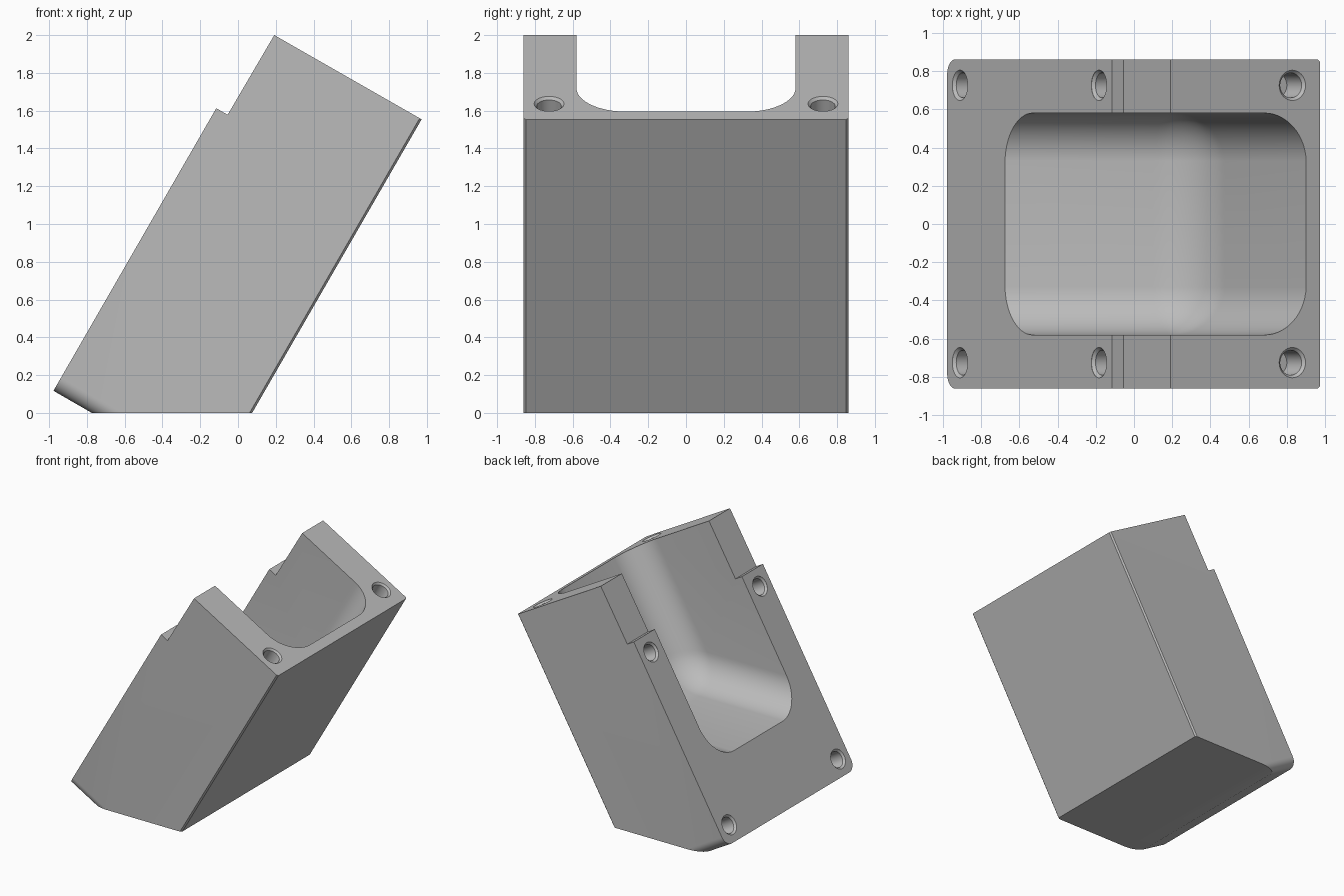
import bpy, bmesh, math
from mathutils import Vector, Matrix

cube = bpy.data.objects.get("Cube")
if cube:
    bpy.data.objects.remove(cube, do_unlink=True)

HALF = 0.86                      # half width of the block
SLOT = 0.58                      # half width of the pocket
FACE_DIR = Vector((-0.866, 0, 0.5))   # normal of the stepped face
END_DIR = Vector((0.5, 0, 0.866))     # normal of the upper end

grey = bpy.data.materials.new("satin grey")
grey.use_nodes = True
grey.diffuse_color = (0.5, 0.5, 0.5, 1)
grey.node_tree.nodes["Principled BSDF"].inputs["Base Color"].default_value = (0.5, 0.5, 0.5, 1)


def make_object(name, bm):
    bmesh.ops.recalc_face_normals(bm, faces=bm.faces)
    mesh = bpy.data.meshes.new(name)
    bm.to_mesh(mesh)
    bm.free()
    mesh.materials.append(grey)
    obj = bpy.data.objects.new(name, mesh)
    bpy.context.collection.objects.link(obj)
    return obj


def prism(profile, half):
    """Extrude an x-z outline across y, centred on y = 0."""
    bm = bmesh.new()
    face = bm.faces.new([bm.verts.new((x, -half, z)) for x, z in profile])
    new = bmesh.ops.extrude_face_region(bm, geom=[face])["geom"]
    bmesh.ops.translate(bm, vec=(0, 2 * half, 0),
                        verts=[v for v in new if isinstance(v, bmesh.types.BMVert)])
    return bm


def edges_between(bm, p, q):
    """Both side edges that run between two outline points."""
    def at(v, c):
        return abs(v.co.x - c[0]) < 1e-4 and abs(v.co.z - c[1]) < 1e-4
    return [e for e in bm.edges
            if (at(e.verts[0], p) and at(e.verts[1], q))
            or (at(e.verts[0], q) and at(e.verts[1], p))]


def bevel(bm, edges, width, segments):
    bmesh.ops.bevel(bm, geom=edges, offset=width, offset_type='OFFSET',
                    segments=segments, profile=0.5, affect='EDGES')


# Leaning block with a step near the top
toe, heel_front, heel_back, shoulder = (-0.977, 0.117), (-0.774, 0), (0.075, 0), (0.972, 1.554)
outline = [toe, heel_front, heel_back, shoulder, (0.192, 2.0), (-0.055, 1.578), (-0.115, 1.613)]
bm = prism(outline, HALF)
bevel(bm, edges_between(bm, toe, heel_front), 0.08, 10)
bevel(bm, edges_between(bm, heel_back, shoulder), 0.012, 1)
block = make_object("leaning_block", bm)

# Rounded pocket with a level bottom and a sloping back
corner, upper, outer = (0.35, 0.642), (1.35, 2.374), (-1.5, 0.642)
bm = prism([corner, upper, (-1.5, 2.374), outer], SLOT)
rounded = edges_between(bm, corner, upper) + edges_between(bm, corner, outer)
rounded += edges_between(bm, corner, corner)
bevel(bm, rounded, 0.25, 14)
pocket = make_object("pocket_cutter", bm)

# Countersunk blind screw holes
SIDES = 32
hole_profile = [(0.08, 0.03), (0.08, 0), (0.065, -0.015), (0.065, -0.17)]
bm = bmesh.new()


def add_hole(centre, axis):
    turn = Matrix.Translation(centre) @ axis.to_track_quat('Z', 'Y').to_matrix().to_4x4()
    rings = []
    for r, h in hole_profile:
        angles = [math.tau * i / SIDES for i in range(SIDES)]
        rings.append([bm.verts.new(turn @ Vector((r * math.cos(a), r * math.sin(a), h)))
                      for a in angles])
    for low, high in zip(rings, rings[1:]):
        for i in range(SIDES):
            j = (i + 1) % SIDES
            bm.faces.new((low[i], low[j], high[j], high[i]))
    bm.faces.new(rings[0])
    bm.faces.new(rings[-1])


for side in (-1, 1):
    y = side * 0.725
    for x in (-0.91, -0.182):
        add_hole(Vector((x, y, toe[1] + (x - toe[0]) * math.sqrt(3))), FACE_DIR)
    add_hole(Vector((0.828, y, 1.554 + (0.972 - 0.828) / math.sqrt(3))), END_DIR)
holes = make_object("screw_hole_cutter", bm)

# Cut the pocket and holes, then smooth the rounded surfaces
bpy.ops.object.select_all(action='DESELECT')
bpy.context.view_layer.objects.active = block
block.select_set(True)
for cutter in (pocket, holes):
    cutter.hide_render = True
    mod = block.modifiers.new(cutter.name, 'BOOLEAN')
    mod.operation = 'DIFFERENCE'
    mod.solver = 'EXACT'
    mod.object = cutter
    bpy.ops.object.modifier_apply(modifier=mod.name)
    bpy.data.objects.remove(cutter, do_unlink=True)
bpy.ops.object.shade_smooth_by_angle(angle=math.radians(30))
